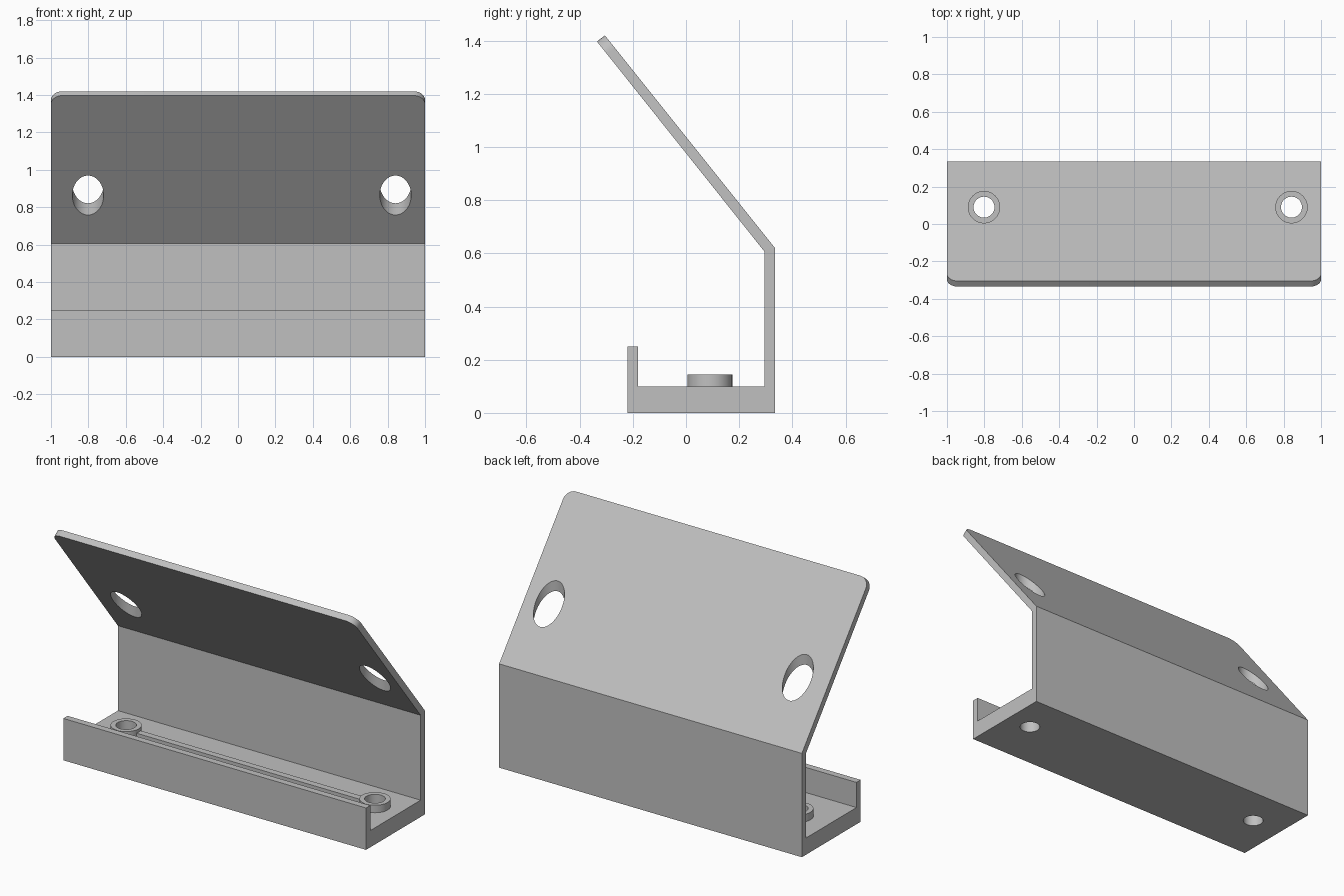
import bpy
import bmesh

cube = bpy.data.objects.get("Cube")
if cube:
    bpy.data.objects.remove(cube, do_unlink=True)

grey = bpy.data.materials.new("light grey")
grey.use_nodes = True
colour = (0.53, 0.53, 0.53, 1)
grey.diffuse_color = colour
grey.node_tree.nodes["Principled BSDF"].inputs["Base Color"].default_value = colour

HOLE_X = (-0.802, 0.842)
HOLE_Y = 0.09


def finish(obj, name):
    obj.name = name
    obj.data.materials.clear()
    obj.data.materials.append(grey)
    return obj


def cylinder(name, x, radius, bottom, top):
    bpy.ops.mesh.primitive_cylinder_add(
        vertices=64, radius=radius, depth=top - bottom,
        location=(x, HOLE_Y, (bottom + top) / 2))
    return finish(bpy.context.object, name)


def drill(obj, x, radius, bottom, top):
    """Cut a vertical round hole and discard the cutter."""
    cutter = cylinder("hole_cutter", x, radius, bottom, top)
    cutter.hide_render = True
    mod = obj.modifiers.new("hole", 'BOOLEAN')
    mod.operation = 'DIFFERENCE'
    mod.solver = 'EXACT'
    mod.object = cutter
    bpy.context.view_layer.objects.active = obj
    bpy.ops.object.modifier_apply(modifier=mod.name)
    bpy.data.objects.remove(cutter, do_unlink=True)


def smooth(obj):
    bpy.ops.object.select_all(action='DESELECT')
    obj.select_set(True)
    bpy.context.view_layer.objects.active = obj
    bpy.ops.object.shade_smooth_by_angle(angle=0.5)


# Bent bracket: base, front lip, back wall and sloping plate in one profile
profile = [(-0.22, 0), (0.335, 0), (0.335, 0.62), (-0.305, 1.42),
           (-0.335, 1.397), (0.295, 0.607), (0.295, 0.1), (-0.18, 0.1),
           (-0.18, 0.25), (-0.22, 0.25)]
bm = bmesh.new()
face = bm.faces.new([bm.verts.new((-1, y, z)) for y, z in profile])
side = bmesh.ops.extrude_face_region(bm, geom=[face])
bmesh.ops.translate(bm, vec=(2, 0, 0),
                    verts=[g for g in side["geom"] if isinstance(g, bmesh.types.BMVert)])
# Rounded outer corners of the sloping plate
corners = [e for e in bm.edges
           if all(v.co.z > 1.3 for v in e.verts)
           and abs(e.verts[0].co.x - e.verts[1].co.x) < 0.01]
bmesh.ops.bevel(bm, geom=corners, offset=0.06, segments=8, profile=0.5, affect='EDGES')
bmesh.ops.recalc_face_normals(bm, faces=bm.faces)
mesh = bpy.data.meshes.new("bracket")
bm.to_mesh(mesh)
bm.free()
bracket = bpy.data.objects.new("bracket", mesh)
bpy.context.collection.objects.link(bracket)
finish(bracket, "bracket")

# Screw holes with raised collars, and access holes straight above them
for name, x in zip(("right_collar", "left_collar"), HOLE_X):
    drill(bracket, x, 0.056, -0.1, 0.3)
    drill(bracket, x, 0.084, 0.4, 1.6)
    collar = cylinder(name, x, 0.084, 0.1, 0.145)
    drill(collar, x, 0.056, 0, 0.3)
    smooth(collar)
smooth(bracket)

# Thin rib joining the collars
start, end = HOLE_X[0] + 0.07, HOLE_X[1] - 0.07
bpy.ops.mesh.primitive_cube_add(size=1, location=((start + end) / 2, HOLE_Y, 0.113))
rib = finish(bpy.context.object, "collar_rib")
rib.scale = (end - start, 0.04, 0.026)
